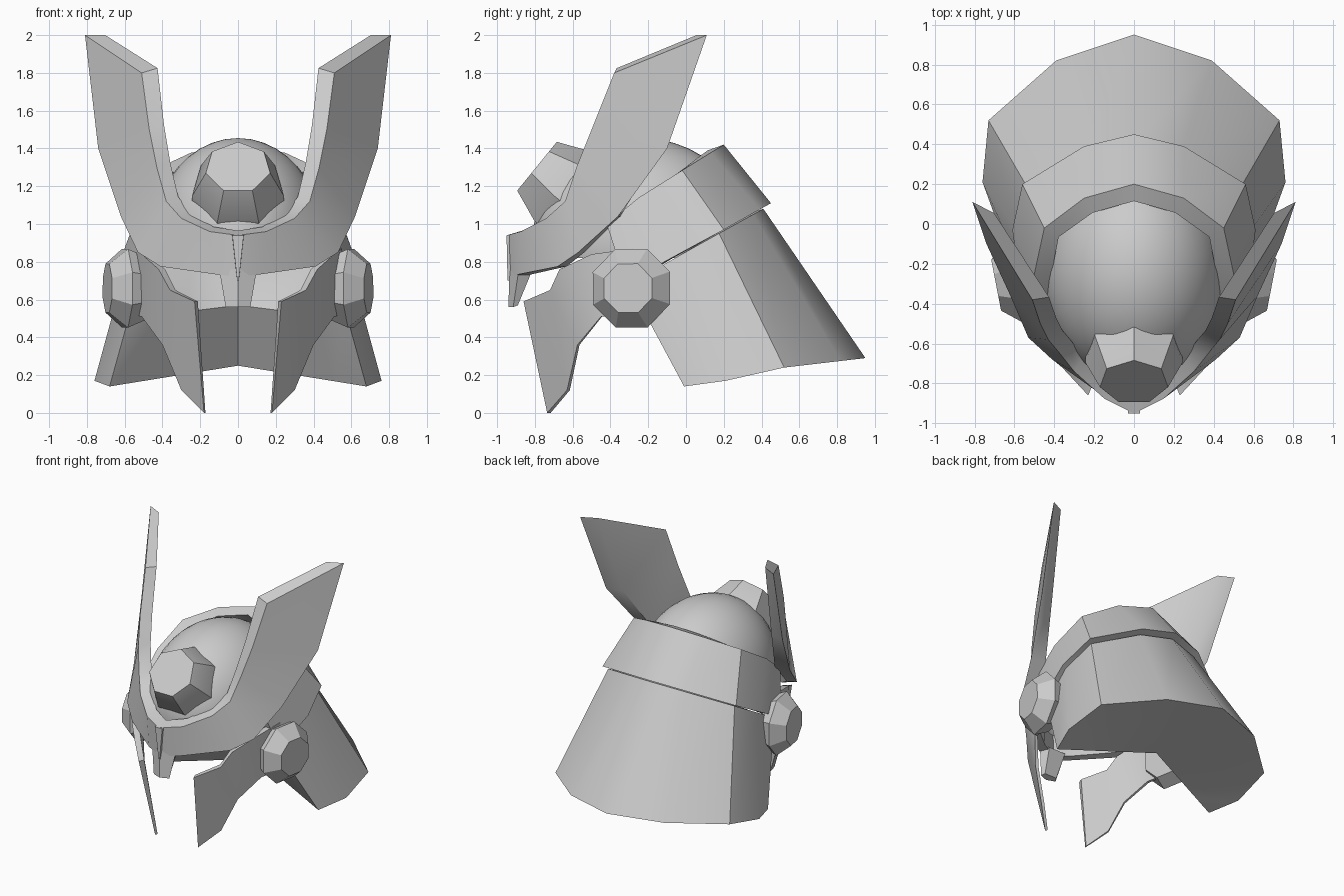
import bpy, bmesh, math
from mathutils import Vector, Matrix

if "Cube" in bpy.data.objects:
    bpy.data.objects.remove(bpy.data.objects["Cube"])

grey = bpy.data.materials.new("light_grey")
grey.diffuse_color = (0.6, 0.6, 0.6, 1)
grey.use_nodes = True
grey.node_tree.nodes["Principled BSDF"].inputs["Base Color"].default_value = grey.diffuse_color


def finish(name, bm, angle=30):
    bmesh.ops.remove_doubles(bm, verts=bm.verts, dist=0.0005)
    bmesh.ops.recalc_face_normals(bm, faces=bm.faces)
    me = bpy.data.meshes.new(name)
    bm.to_mesh(me)
    bm.free()
    me.materials.append(grey)
    me.shade_smooth()
    me.set_sharp_from_angle(angle=math.radians(angle))
    ob = bpy.data.objects.new(name, me)
    bpy.context.collection.objects.link(ob)
    return ob


def loft(name, sections, angle=30):
    """Skin closed cross-sections one after another and cap the ends."""
    bm = bmesh.new()
    rings = [[bm.verts.new(p) for p in s] for s in sections]
    n = len(rings[0])
    for a, b in zip(rings, rings[1:]):
        for i in range(n):
            j = (i + 1) % n
            bm.faces.new((a[i], a[j], b[j], b[i]))
    bm.faces.new(rings[0])
    bm.faces.new(rings[-1][::-1])
    return finish(name, bm, angle)


def flip(p):
    return (-p[0], p[1], p[2])


def both_sides(half):
    """Continue centre-to-right sections across to the left."""
    return [[flip(p) for p in s] for s in half[:0:-1]] + half


def inward(p, t, dz=0.0):
    d = Vector((-p[0], -0.3 - p[1], 0)).normalized() * t
    return (p[0] + d.x, p[1] + d.y, p[2] + dz)


def turned(name, centre, axis, profile, sides, up):
    """Faceted solid of (distance, radius) rings along an axis."""
    axis = Vector(axis).normalized()
    up = Vector(up)
    up = (up - axis * up.dot(axis)).normalized()
    side = axis.cross(up)
    secs = []
    for d, r in profile:
        secs.append([Vector(centre) + axis * d + r * (
            up * math.cos(2 * math.pi * i / sides) + side * math.sin(2 * math.pi * i / sides))
            for i in range(sides)])
    return loft(name, secs, 25)


# Skull dome, open below the brow
bm = bmesh.new()
bmesh.ops.create_uvsphere(bm, u_segments=32, v_segments=20, radius=1)
bmesh.ops.transform(bm, verts=bm.verts, matrix=Matrix.Translation((0, -0.24, 0.93))
                    @ Matrix.Diagonal((0.45, 0.57, 0.525, 1)))
bmesh.ops.bisect_plane(bm, geom=bm.verts[:] + bm.edges[:] + bm.faces[:],
                       plane_co=(0, 0, 0.82), plane_no=(0, 0, -1), clear_outer=True)
finish("skull_dome", bm, 60)

# Forehead boss
turned("forehead_boss", (0, -0.66, 1.19), (0, -0.775, 0.63),
       [(-0.06, 0.25), (0, 0.25), (0.173, 0.175)], 7, (0, 0, 1))

# Neck band with thick rim
top = [(0, .2, 1.42), (.25, .13, 1.377), (.45, -.02, 1.284), (.5, -.25, 1.14), (.5, -.42, 1.0)]
low = [(0, .45, 1.11), (.25, .39, 1.077), (.56, .2, .97), (.61, -.03, .846), (.57, -.32, .69)]
loft("neck_band", both_sides([[a, b, inward(b, .07, -.02), inward(a, .085, -.03)]
                              for a, b in zip(top, low)]), 40)

# Flared neck skirt with a V-shaped underside
top = [(0, .41, 1.08), (.24, .355, 1.05), (.53, .175, .95), (.58, -.04, .83), (.53, -.3, .68)]
low = [(0, .95, .29), (.39, .82, .275), (.73, .52, .24), (.76, .21, .17), (.68, -.01, .14)]
half = []
for i, (a, b) in enumerate(zip(top, low)):
    f = i / 4
    half.append([a, b, (.68 * f, .24 - .25 * f, .25 - .11 * f),
                 (.56 * f, .02 - .22 * f, .57 - .07 * f), inward(a, .08, -.02)])
loft("neck_skirt", both_sides(half), 40)

# Brow crest sweeping up into two horns
front = [(0, -.95, .94), (.15, -.875, .96), (.3, -.74, 1.03), (.38, -.64, 1.12),
         (.43, -.58, 1.3), (.47, -.5, 1.5), (.51, -.38, 1.8)]
back = [(0, -.93, .72), (.13, -.88, .735), (.41, -.68, .775), (.53, -.57, .85),
        (.62, -.36, 1.04), (.74, -.1, 1.4), (.81, .11, 2.0)]
loft("horned_crest", both_sides([[a, b, inward(b, .12 if i > 3 else .07), inward(a, .085, .025)]
                                 for i, (a, b) in enumerate(zip(front, back))]), 40)

# Nose guard and its raised ridge
loft("nose_guard", [
    [(-.1, -.885, .76), (0, -.935, .76), (.1, -.885, .76), (.07, -.82, .74), (-.07, -.82, .74)],
    [(-.065, -.915, .56), (0, -.94, .56), (.065, -.915, .56), (.05, -.89, .57), (-.05, -.89, .57)]])
loft("nose_ridge", [
    [(-.032, -.925, .945), (-.03, -.95, .94), (.03, -.95, .94), (.032, -.925, .945)],
    [(-.005, -.92, .7), (-.004, -.945, .7), (.004, -.945, .7), (.005, -.92, .7)]])

# Cheek guards and ear knobs
top = [(.23, -.86, .59), (.36, -.72, .65), (.42, -.67, .76), (.51, -.5, .84), (.55, -.28, .87)]
low = [(.18, -.735, 0), (.30, -.63, .12), (.40, -.575, .36), (.51, -.45, .51), (.56, -.25, .52)]
cheek = [[a, b, inward(b, .02), inward(a, .045)] for a, b in zip(top, low)]
for side, s in (("right", 1), ("left", -1)):
    loft(side + "_cheek_guard", cheek if s > 0 else [[flip(p) for p in c] for c in cheek], 40)
    turned(side + "_ear_knob", (s * .5, -.27, .66), (s * .98, -.19, 0),
           [(0, .18), (.1, .225), (.195, .14)], 8, (0, .38, .92))
